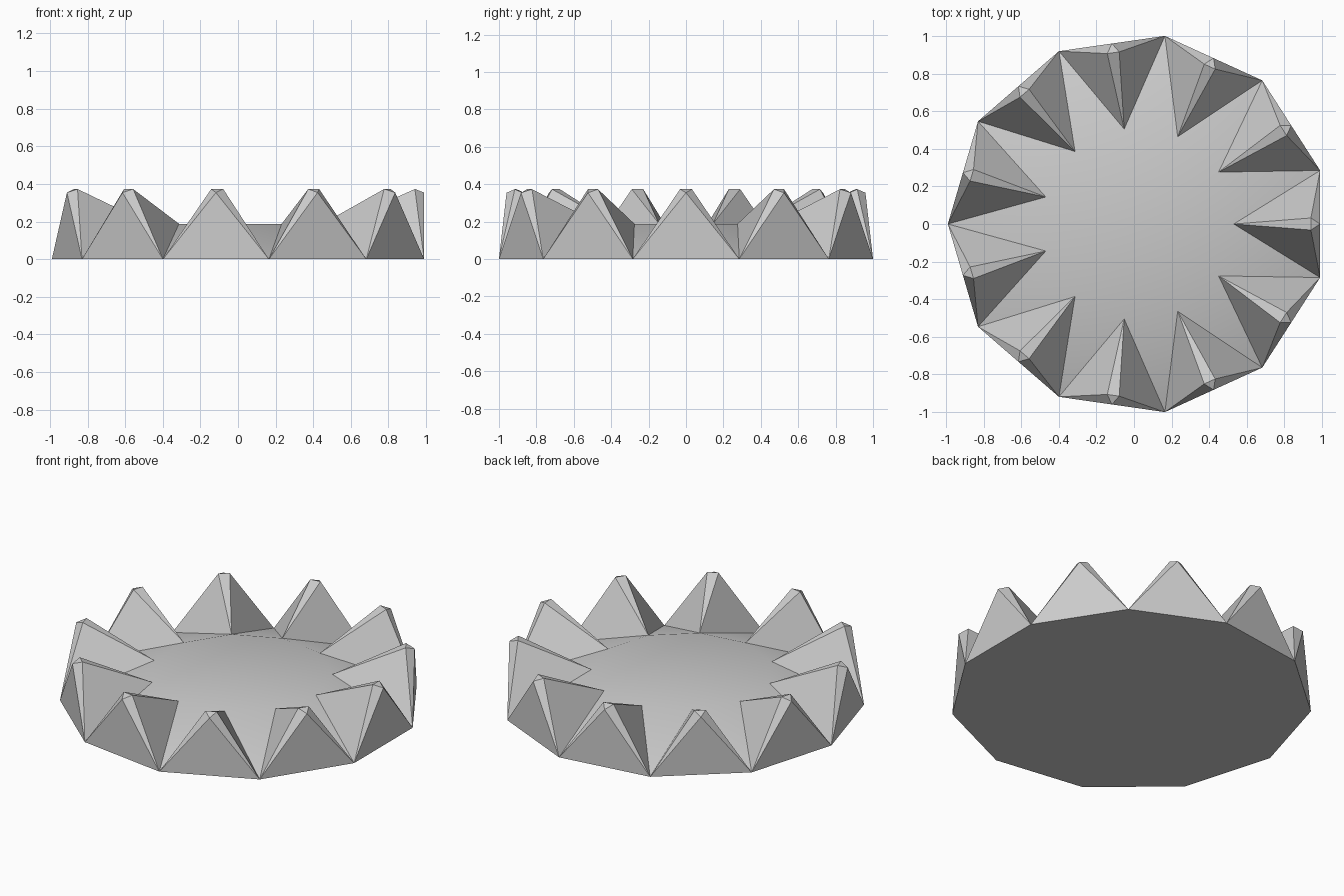
import bpy
import bmesh
import math
from mathutils import Vector

if "Cube" in bpy.data.objects:
    bpy.data.objects.remove(bpy.data.objects["Cube"])

COUNT = 11
RIM = 1 / math.cos(math.radians(90 / COUNT))
STEP = math.tau / COUNT
APOTHEM = RIM * math.cos(STEP / 2)
CENTRE_X = (RIM - APOTHEM) / 2
INNER, DECK_Z = 0.51, 0.188

grey = bpy.data.materials.new("plain grey")
grey.use_nodes = True
color = (0.6, 0.6, 0.6, 1)
grey.diffuse_color = color
grey.node_tree.nodes["Principled BSDF"].inputs["Base Color"].default_value = color

bm = bmesh.new()


def vert(angle, radius, z, side=0.0):
    """Vertex placed radially, with an optional sideways shift."""
    c, s = math.cos(angle), math.sin(angle)
    return bm.verts.new((CENTRE_X + c * radius - s * side, s * radius + c * side, z))


# Rim corners, deck corners and the three-cornered chipped tip of each spike
rim, deck, tips = [], [], []
for i in range(COUNT):
    a = i * STEP
    rim.append(vert(a - STEP / 2, RIM, 0))
    deck.append(vert(a, INNER, DECK_Z))
    tips.append((vert(a, APOTHEM, 0.354),
                 vert(a, 0.92, 0.373, -0.032),
                 vert(a, 0.92, 0.373, 0.032)))

# Underside and raised deck
bm.faces.new(reversed(rim))
bm.faces.new(deck)

for i in range(COUNT):
    right, left = rim[i], rim[(i + 1) % COUNT]
    root = deck[i]
    front, tip_r, tip_l = tips[i]
    # Spike: outer face, chipped tip, ridge and two flanks
    for face in ((right, left, front),
                 (right, front, tip_r), (front, left, tip_l),
                 (front, tip_l, tip_r), (tip_r, tip_l, root),
                 (right, tip_r, root), (left, root, tip_l),
                 # Valley between this spike and the previous one
                 (right, root, deck[i - 1])):
        bm.faces.new(face)

bmesh.ops.recalc_face_normals(bm, faces=bm.faces[:])
mesh = bpy.data.meshes.new("spiked_crown_ring")
bm.to_mesh(mesh)
bm.free()
mesh.materials.append(grey)
crown = bpy.data.objects.new("spiked_crown_ring", mesh)
bpy.context.collection.objects.link(crown)

# Soft valleys, crisp spikes
bpy.ops.object.select_all(action="DESELECT")
crown.select_set(True)
bpy.context.view_layer.objects.active = crown
bpy.ops.object.shade_smooth_by_angle(angle=math.radians(25))
